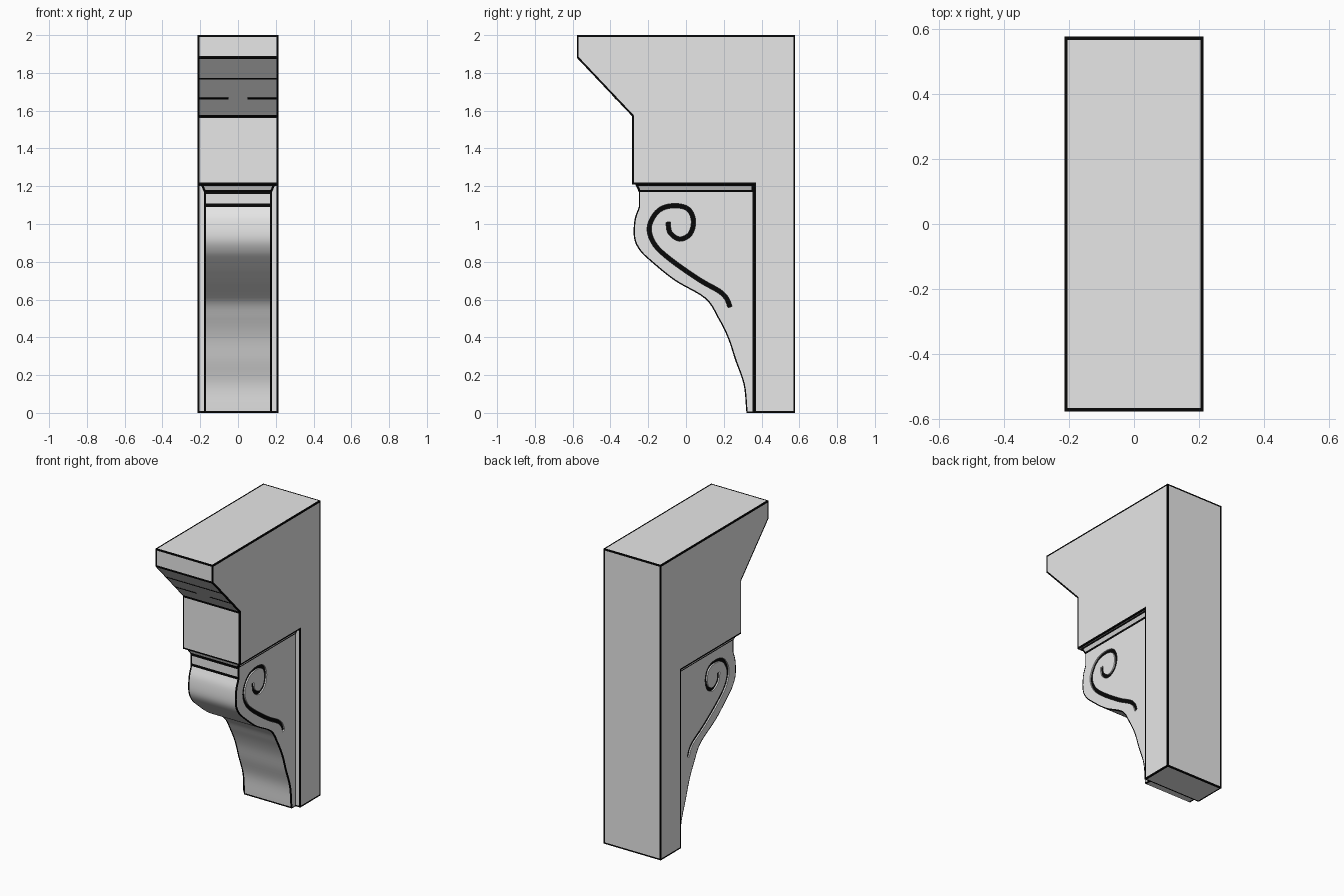
import bpy, bmesh, math
from mathutils import Vector

if "Cube" in bpy.data.objects:
    bpy.data.objects.remove(bpy.data.objects["Cube"])


def material(name, v):
    m = bpy.data.materials.new(name)
    m.diffuse_color = (v, v, v, 1)
    m.use_nodes = True
    m.node_tree.nodes["Principled BSDF"].inputs["Base Color"].default_value = m.diffuse_color
    return m


MATS = [material("light grey stone", 0.8), material("black outline", 0.002)]


def loft(name, sections, rim=0.0, caps_only=False, black=None):
    """Join vertex rings and cap the ends; rim = width of the black border inset in each face."""
    bm = bmesh.new()
    rings = [[bm.verts.new(p) for p in s] for s in sections]
    n = len(rings[0])
    for a, b in zip(rings, rings[1:]):
        for i in range(n):
            j = (i + 1) % n
            bm.faces.new((a[i], a[j], b[j], b[i]))
    caps = [bm.faces.new(rings[0]), bm.faces.new(rings[-1])]
    bmesh.ops.recalc_face_normals(bm, faces=bm.faces)
    if black:
        for f in bm.faces:
            f.material_index = int(black(f))
    if rim:
        res = bmesh.ops.inset_individual(bm, faces=caps if caps_only else bm.faces[:],
                                         thickness=rim, use_even_offset=True)
        for f in res["faces"]:
            f.material_index = 1
    me = bpy.data.meshes.new(name)
    bm.to_mesh(me)
    bm.free()
    for m in MATS:
        me.materials.append(m)
    ob = bpy.data.objects.new(name, me)
    bpy.context.collection.objects.link(ob)
    return ob


def smooth_path(pts, steps):
    """Catmull-Rom curve through the points."""
    p = [Vector(q) for q in pts]
    p = [2 * p[0] - p[1]] + p + [2 * p[-1] - p[-2]]
    out = []
    for a, b, c, d in zip(p, p[1:], p[2:], p[3:]):
        for k in range(steps):
            t = k / steps
            out.append(0.5 * (2 * b + (c - a) * t + (2 * a - 5 * b + 4 * c - d) * t * t
                              + (3 * b - a - 3 * c + d) * t ** 3))
    return out + [p[-2]]


# Back post with the overhanging top, in one profile, outlined in black
body = [(-0.578, 2), (0.578, 2), (0.578, 0), (0.36, 0), (0.36, 1.21),
        (-0.285, 1.21), (-0.285, 1.57), (-0.578, 1.88)]
loft("post_and_top", [[(x, y, z) for y, z in body] for x in (-0.215, 0.215)], rim=0.01)

# Thin black lines across the sloped underside
for z, spans in ((1.77, [(-0.205, 0.205)]), (1.665, [(-0.205, -0.05), (0.05, 0.205)])):
    y = -0.578 + (1.88 - z) * 0.293 / 0.31
    for x0, x1 in spans:
        loft("slope_line", [[(x, y + dy - o, z + dz - o) for dy, dz, o in
                             ((-0.004, 0.0042, 0.001), (0.004, -0.0042, 0.001),
                              (0.004, -0.0042, -0.001), (-0.004, 0.0042, -0.001))]
                            for x in (x0, x1)], black=lambda f: True)

# Sloped moulding under the top block
loft("moulding", [[(-hx, y, z), (hx, y, z), (hx, 0.36, z), (-hx, 0.36, z)]
                  for hx, y, z in ((0.18, -0.25, 1.17), (0.2, -0.27, 1.212))], rim=0.012)

# Curved bracket: black borders on the front, round the sides and at the lip
front = smooth_path([
    (-0.25, 1.09), (-0.273, 1.02), (-0.275, 0.925), (-0.245, 0.86), (-0.19, 0.805),
    (-0.06, 0.70), (0.10, 0.605), (0.17, 0.50), (0.222, 0.395), (0.26, 0.28),
    (0.305, 0.15), (0.319, 0.01)], 5)
profile = ([(-0.25, 1.18), (-0.25, 1.16), (-0.25, 1.108)] + [tuple(v) for v in front]
           + [(0.32, 0.0), (0.36, 0.0), (0.36, 1.18)])


def bracket_black(f):
    c = f.calc_center_median()
    if abs(f.normal.x) > 0.9:
        return False
    return abs(c.x) > 0.17 or 1.09 < c.z < 1.108 or c.z > 1.16 or 0.001 < c.z < 0.01


bracket = loft("scroll_bracket", [[(x, y, z) for y, z in profile]
                                  for x in (-0.18, -0.17, 0.17, 0.18)],
               rim=0.007, caps_only=True, black=bracket_black)

# Scroll grooves cut into both sides
path = smooth_path([
    (-0.095, 1.01), (-0.085, 0.955), (-0.035, 0.92), (0.02, 0.945), (0.04, 1.01),
    (0.02, 1.07), (-0.03, 1.095), (-0.11, 1.09), (-0.165, 1.05), (-0.195, 0.975),
    (-0.165, 0.89), (-0.08, 0.81), (0.07, 0.705), (0.175, 0.645), (0.215, 0.605),
    (0.233, 0.56)], 4)
for side in (-1, 1):
    sections = []
    for i, p in enumerate(path):
        t = (path[min(i + 1, len(path) - 1)] - path[max(i - 1, 0)]).normalized()
        n = Vector((-t.y, t.x)) * 0.0115
        l, r = p + n, p - n
        sections.append([(side * 0.171, l.x, l.y), (side * 0.2, l.x, l.y),
                         (side * 0.2, r.x, r.y), (side * 0.171, r.x, r.y)])
    cutter = loft("groove_cutter", sections)
    cutter.hide_render = True
    mod = bracket.modifiers.new("groove", 'BOOLEAN')
    mod.operation = 'DIFFERENCE'
    mod.solver = 'EXACT'
    mod.object = cutter
    bpy.context.view_layer.objects.active = bracket
    bpy.ops.object.modifier_apply(modifier=mod.name)
    bpy.data.objects.remove(cutter)

# Groove floors are black
for f in bracket.data.polygons:
    if abs(f.normal.x) > 0.9 and abs(f.center.x) < 0.175:
        f.material_index = 1

# Smooth the curved front, keep the corners crisp
bpy.ops.object.select_all(action='DESELECT')
bracket.select_set(True)
bpy.context.view_layer.objects.active = bracket
bpy.ops.object.shade_smooth_by_angle(angle=math.radians(14))
